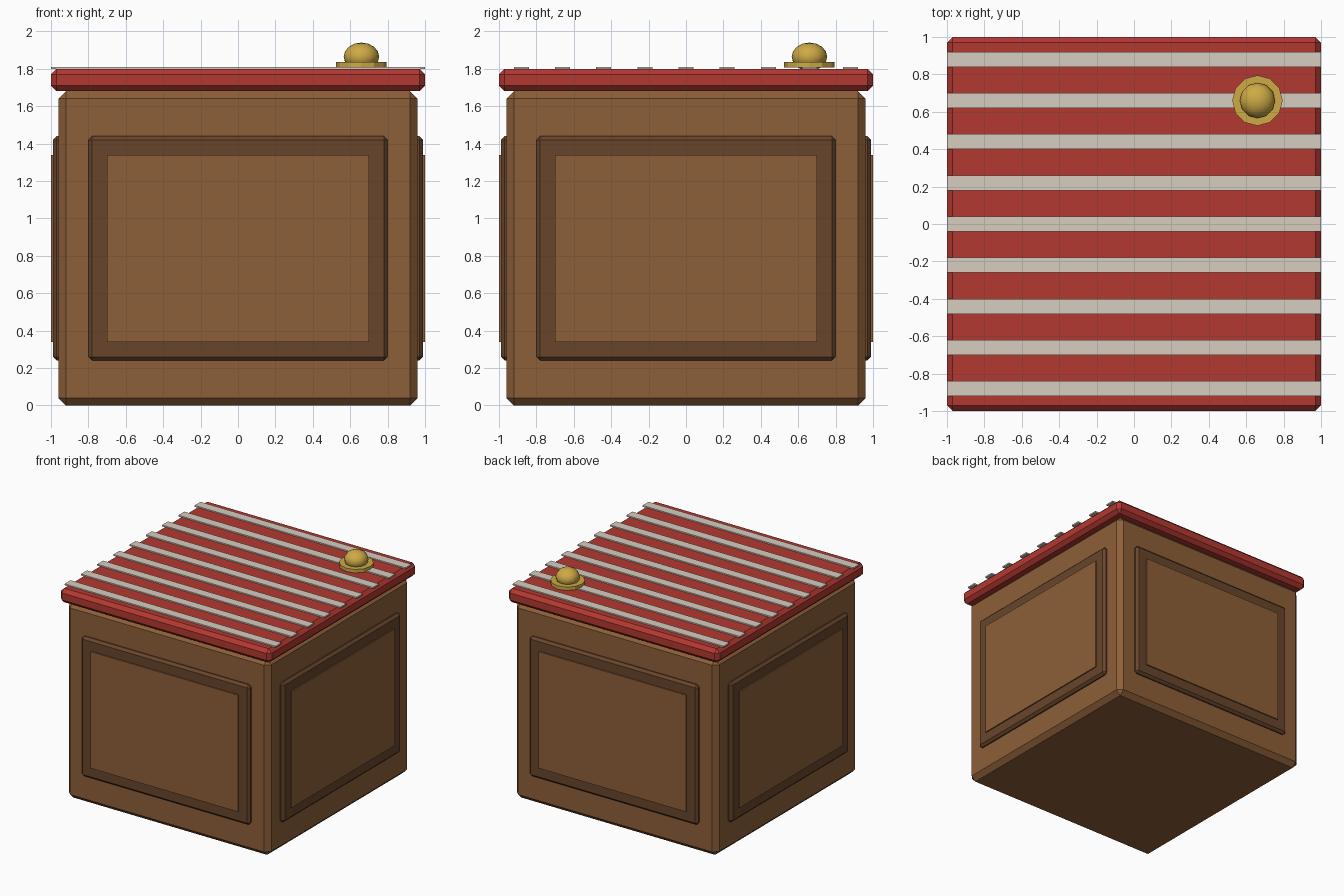
import bpy
from math import pi
from mathutils import Matrix

if "Cube" in bpy.data.objects:
    bpy.data.objects.remove(bpy.data.objects["Cube"])


def material(name, rgb):
    m = bpy.data.materials.new(name)
    m.diffuse_color = (*rgb, 1)
    m.use_nodes = True
    m.node_tree.nodes["Principled BSDF"].inputs["Base Color"].default_value = m.diffuse_color
    return m


wood = material("wood", (0.27, 0.115, 0.04))
dark_wood = material("dark_wood", (0.14, 0.06, 0.025))
red = material("red", (0.45, 0.04, 0.03))
cream = material("cream", (0.68, 0.61, 0.53))
brass = material("brass", (0.62, 0.40, 0.06))


def box(name, lo, hi, mat, bevel=0.0, turn=0.0):
    """Box between two corners, optionally chamfered and turned about the z axis."""
    bpy.ops.mesh.primitive_cube_add(size=1)
    ob = bpy.context.object
    ob.name = name
    size = [b - a for a, b in zip(lo, hi)]
    mid = [(a + b) / 2 for a, b in zip(lo, hi)]
    place = Matrix.Translation(mid) @ Matrix.Diagonal((*size, 1))
    ob.data.transform(Matrix.Rotation(turn, 4, 'Z') @ place)
    ob.data.materials.append(mat)
    if bevel:
        mod = ob.modifiers.new("chamfer", 'BEVEL')
        mod.width = bevel
        mod.segments = 1
    return ob


# Crate body and lid
box("body", (-0.96, -0.96, 0), (0.96, 0.96, 1.68), wood, 0.04)
box("lid", (-1, -1, 1.68), (1, 1, 1.80), red, 0.03)

# Raised panel with a dark border on each side
for i, side in enumerate(("front", "right", "back", "left")):
    box(side + "_border", (-0.8, -0.99, 0.24), (0.8, -0.93, 1.44), dark_wood, 0.02, i * pi / 2)
    box(side + "_panel", (-0.7, -1.0, 0.34), (0.7, -0.97, 1.34), wood, 0, i * pi / 2)

# Cream stripes across the lid
for i in range(9):
    y = (i - 4) * 0.22
    box(f"stripe_{i + 1}", (-1, y - 0.04, 1.798), (1, y + 0.04, 1.81), cream)

# Brass bell: base disc and dome
bpy.ops.mesh.primitive_cylinder_add(vertices=12, radius=0.135, depth=0.03, location=(0.66, 0.66, 1.821))
base = bpy.context.object
base.name = "bell_base"
base.data.materials.append(brass)

bpy.ops.mesh.primitive_uv_sphere_add(segments=12, ring_count=8, radius=0.095, location=(0.66, 0.66, 1.864))
dome = bpy.context.object
dome.name = "bell_dome"
dome.scale.z = 0.8
dome.data.materials.append(brass)
bpy.ops.object.shade_smooth_by_angle(angle=pi / 3)
